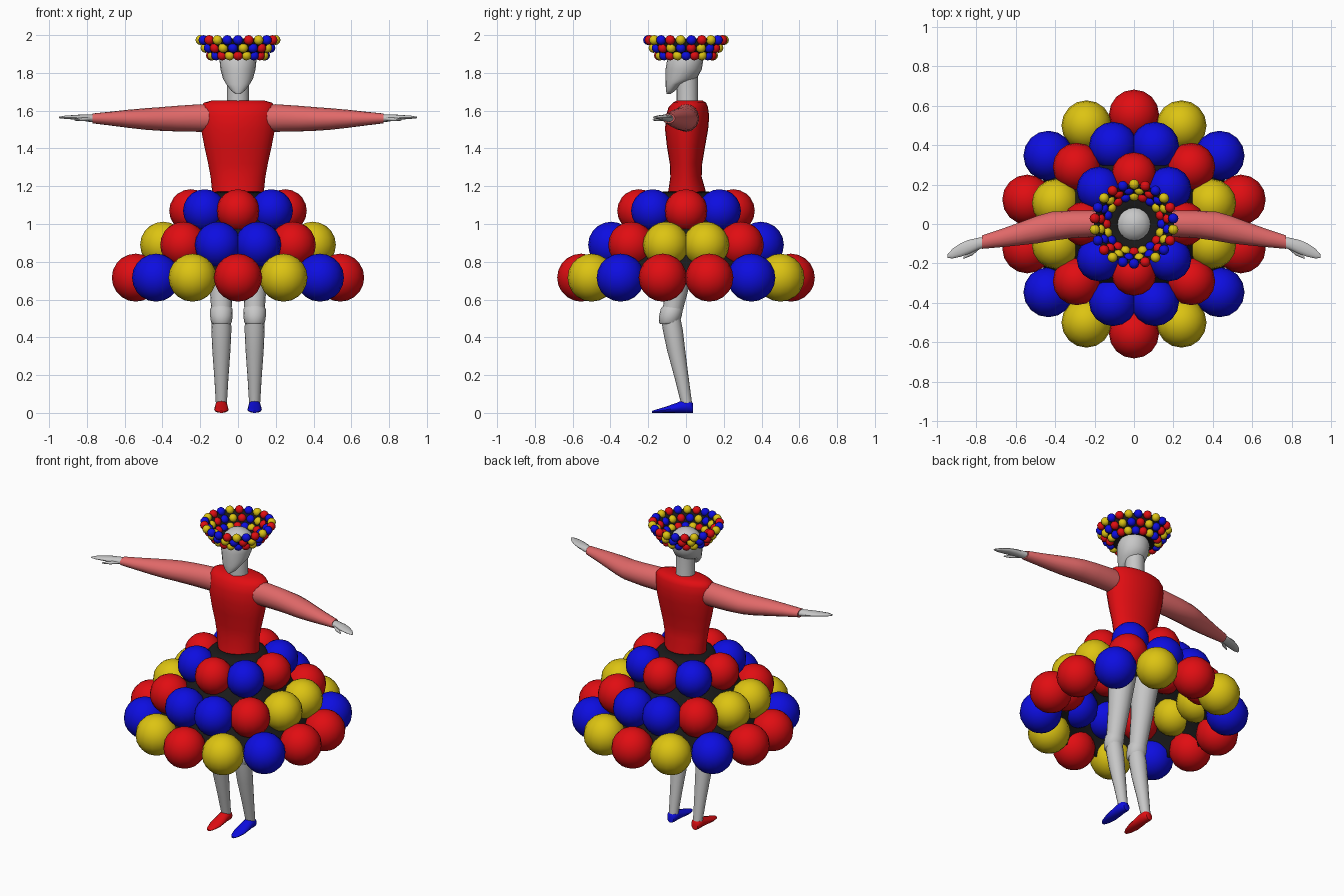
import bpy, bmesh, math
from mathutils import Matrix


def material(name, r, g, b):
    m = bpy.data.materials.new(name)
    m.diffuse_color = (r, g, b, 1)
    return m


RED = material("red", 0.75, 0.004, 0.006)
BLUE = material("blue", 0.004, 0.004, 0.75)
YELLOW = material("yellow", 0.72, 0.55, 0.006)
SALMON = material("salmon", 0.75, 0.14, 0.14)
GREY = material("light grey", 0.57, 0.57, 0.57)
BLACK = material("black", 0.01, 0.01, 0.01)


def finish(name, bm, mats, angle=50):
    me = bpy.data.meshes.new(name)
    bm.to_mesh(me)
    bm.free()
    for m in mats:
        me.materials.append(m)
    for p in me.polygons:
        p.use_smooth = True
    me.set_sharp_from_angle(angle=math.radians(angle))
    ob = bpy.data.objects.new(name, me)
    bpy.context.collection.objects.link(ob)
    return ob


def loft(name, rings, mat, axis="Z", n=16, caps=True, angle=50):
    """Skin elliptical rings (x, y, z, half width, half depth) across the axis."""
    bm = bmesh.new()
    loops = []
    for x, y, z, a, b in rings:
        loop = []
        for i in range(n):
            t = 2 * math.pi * i / n
            u, v = a * math.cos(t), b * math.sin(t)
            d = {"Z": (u, v, 0), "X": (0, u, v), "Y": (u, 0, v)}[axis]
            loop.append(bm.verts.new((x + d[0], y + d[1], z + d[2])))
        loops.append(loop)
    for p, q in zip(loops, loops[1:]):
        for i in range(n):
            j = (i + 1) % n
            bm.faces.new((p[i], p[j], q[j], q[i]))
    if caps:
        bm.faces.new(loops[0])
        bm.faces.new(loops[-1])
    bmesh.ops.recalc_face_normals(bm, faces=bm.faces)
    return finish(name, bm, [mat], angle)


def ball_ring(name, count, ring_r, z, ball_r, colours, offset=0.0, seg=16, rows=10):
    """Ring of balls starting at the front; colours is a repeating string."""
    mats = {"r": 0, "b": 1, "y": 2}
    bm = bmesh.new()
    for i in range(count):
        t = 2 * math.pi * (i + offset) / count
        pos = (ring_r * math.sin(t), -ring_r * math.cos(t), z)
        old = set(bm.faces)
        bmesh.ops.create_uvsphere(bm, u_segments=seg, v_segments=rows, radius=ball_r,
                                  matrix=Matrix.Translation(pos))
        for f in bm.faces:
            if f not in old:
                f.material_index = mats[colours[i % len(colours)]]
    return finish(name, bm, [RED, BLUE, YELLOW])


def shell(name, profile, n=32):
    """Thin open black surface of revolution."""
    ob = loft(name, [(0, 0, z, r, r) for r, z in profile], BLACK, n=n, caps=False)
    mod = ob.modifiers.new("thickness", "SOLIDIFY")
    mod.thickness = 0.006
    mod.offset = 0


# Skirt: black bell with three tiers of balls
shell("skirt_bell", [(0.12, 1.17), (0.17, 1.14), (0.23, 1.07), (0.36, 0.90),
                     (0.49, 0.73), (0.51, 0.68)])
ball_ring("skirt_balls_lower", 14, 0.555, 0.716, 0.127, "rybrrbyrybrrby")
ball_ring("skirt_balls_middle", 12, 0.41, 0.89, 0.122, "bryyrbbryyrb", 0.5)
ball_ring("skirt_balls_upper", 8, 0.25, 1.07, 0.114, "rb")

# Torso
loft("bodice", [
    (0, 0.0, 1.10, 0.135, 0.105), (0, 0.005, 1.18, 0.138, 0.098),
    (0, 0.0, 1.25, 0.145, 0.083), (0, 0.0, 1.32, 0.158, 0.086),
    (0, 0.0, 1.41, 0.178, 0.101), (0, 0.003, 1.50, 0.195, 0.114),
    (0, 0.008, 1.57, 0.20, 0.115), (0, 0.012, 1.62, 0.198, 0.104),
    (0, 0.018, 1.642, 0.18, 0.088), (0, 0.02, 1.655, 0.135, 0.066)], RED, n=24, angle=60)

# Neck and head
loft("neck", [(0, 0.008, 1.62, 0.062, 0.06), (0, 0.006, 1.66, 0.058, 0.057),
              (0, 0.006, 1.80, 0.058, 0.057)], GREY)
loft("head", [
    (0, -0.092, 1.688, 0.012, 0.010), (0, -0.082, 1.705, 0.036, 0.024),
    (0, -0.064, 1.74, 0.062, 0.044), (0, -0.025, 1.77, 0.080, 0.083),
    (0, -0.012, 1.82, 0.093, 0.096), (0, -0.004, 1.87, 0.098, 0.096),
    (0, 0, 1.91, 0.080, 0.080), (0, 0, 1.935, 0.052, 0.052),
    (0, 0, 1.948, 0.012, 0.012)], GREY, n=20)

# Hat: flared black brim with three rows of beads
shell("hat_brim", [(0.07, 1.905), (0.12, 1.885), (0.145, 1.895), (0.172, 1.935),
                   (0.20, 1.98)])
for label, r, z, cols in (("upper", 0.201, 1.974, "bry"), ("middle", 0.174, 1.932, "ybr"),
                          ("lower", 0.143, 1.892, "ryb")):
    ball_ring("hat_beads_" + label, 22 if label == "upper" else 20, r, z, 0.026, cols,
              0.5 if label == "middle" else 0, 12, 8)

for s, side in ((-1, "right"), (1, "left")):
    # Sleeve, hand and thumb
    loft(side + "_sleeve", [(s * x, y, z, a, b) for x, y, z, a, b in (
        (0.14, 0.0, 1.56, 0.066, 0.072), (0.20, 0.002, 1.561, 0.068, 0.073),
        (0.32, -0.002, 1.558, 0.070, 0.068), (0.42, -0.012, 1.556, 0.074, 0.062),
        (0.49, -0.028, 1.556, 0.070, 0.057), (0.58, -0.05, 1.557, 0.058, 0.048),
        (0.68, -0.073, 1.558, 0.045, 0.036), (0.77, -0.092, 1.559, 0.034, 0.026))],
        SALMON, "X")
    loft(side + "_hand", [(s * x, y, z, a, b) for x, y, z, a, b in (
        (0.75, -0.090, 1.559, 0.026, 0.020), (0.79, -0.100, 1.561, 0.030, 0.020),
        (0.84, -0.117, 1.564, 0.036, 0.015), (0.88, -0.132, 1.565, 0.034, 0.011),
        (0.92, -0.150, 1.565, 0.025, 0.008), (0.947, -0.164, 1.564, 0.008, 0.004))],
        GREY, "X", 12)
    loft(side + "_thumb", [(s * x, y, z, a, b) for x, y, z, a, b in (
        (0.775, -0.108, 1.557, 0.012, 0.010), (0.82, -0.145, 1.554, 0.014, 0.010),
        (0.865, -0.172, 1.552, 0.005, 0.005))], GREY, "X", 8)

    # Thigh, knee and calf
    x = s * 0.088
    loft(side + "_thigh", [(x, 0.0, 1.10, 0.08, 0.085), (x, 0.0, 0.95, 0.084, 0.088),
                           (x, -0.035, 0.72, 0.066, 0.066),
                           (x, -0.075, 0.52, 0.052, 0.052)], GREY)
    loft(side + "_knee", [(x, -0.082 + 0.2 * h, 0.515 + h, r, r) for h, r in (
        (-0.045, 0.046), (-0.035, 0.055), (0, 0.06), (0.035, 0.059), (0.052, 0.048))], GREY)
    loft(side + "_calf", [(x, -0.085, 0.53, 0.05, 0.05), (x, -0.07, 0.44, 0.053, 0.053),
                          (x, -0.052, 0.33, 0.048, 0.048), (x, -0.022, 0.18, 0.037, 0.037),
                          (x, 0.004, 0.045, 0.029, 0.029)], GREY)

    # Pointed shoe
    loft(side + "_shoe", [(x, y, h / 2, w, h / 2) for y, w, h in (
        (-0.180, 0.010, 0.010), (-0.16, 0.025, 0.017), (-0.11, 0.038, 0.032),
        (-0.05, 0.036, 0.053), (-0.015, 0.034, 0.068), (0.02, 0.034, 0.068),
        (0.037, 0.022, 0.05))], RED if s < 0 else BLUE, "Y", 12)
